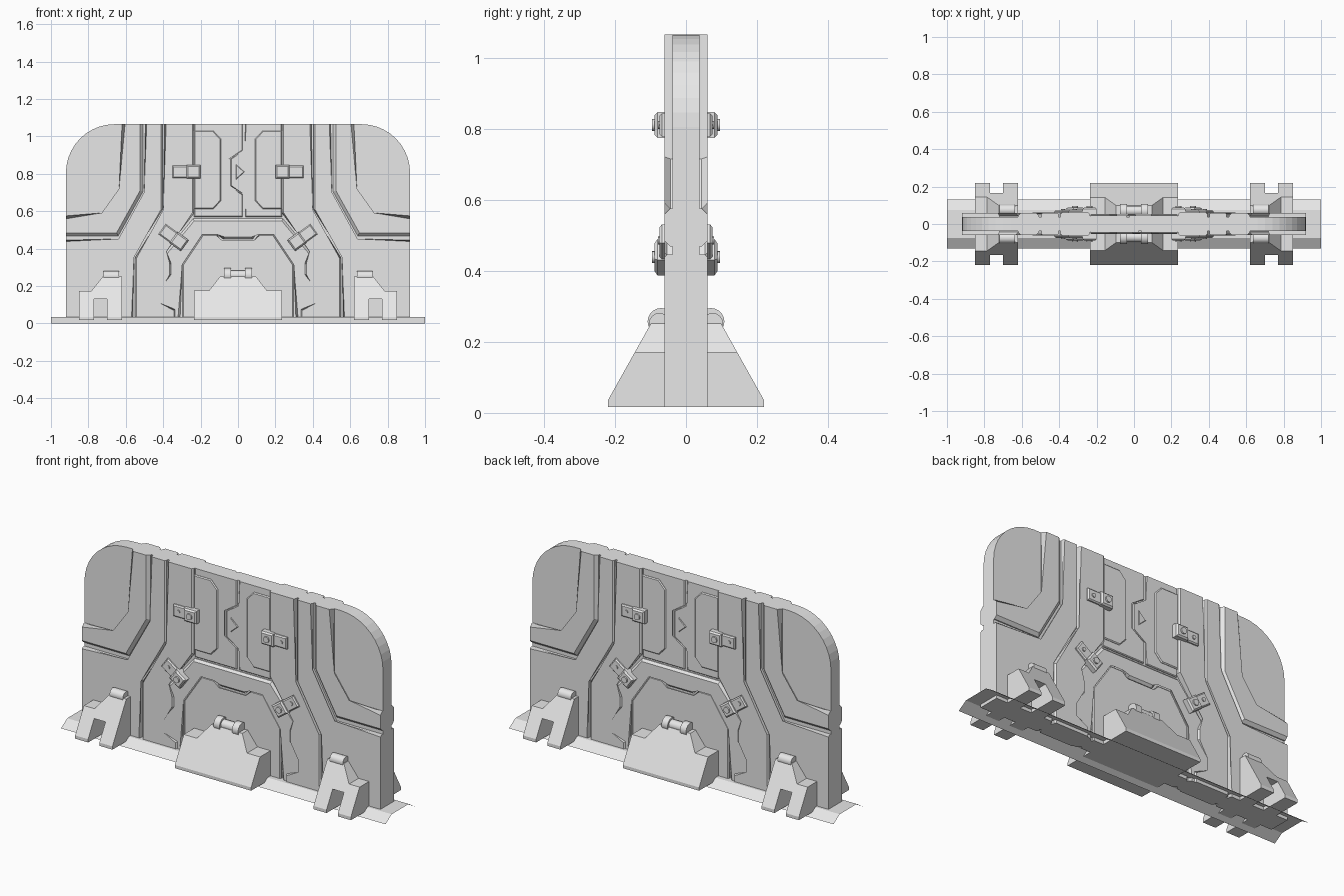
import bpy, bmesh, math
from mathutils import Matrix, Vector

cube = bpy.data.objects.get("Cube")
if cube:
    bpy.data.objects.remove(cube)

grey = bpy.data.materials.new("plain_grey")
grey.use_nodes = True
grey.diffuse_color = (0.8, 0.8, 0.8, 1)
grey.node_tree.nodes["Principled BSDF"].inputs["Base Color"].default_value = (0.8, 0.8, 0.8, 1)

TOP, SIDE, LOW = 1.065, 0.92, 0.017
FLIP = Matrix.Scale(-1, 4, Vector((1, 0, 0)))
TURN = Matrix.Rotation(math.pi, 4, 'Z')
ONCE = [Matrix()]
BOTH_FACES = [Matrix(), TURN]
ALL_FOUR = [Matrix(), FLIP, TURN, TURN @ FLIP]


def finish(name, bm, copies, smooth=False, fix_normals=True):
    """Repeat the part on the other side and face, and make an object."""
    src = bm.verts[:] + bm.edges[:] + bm.faces[:]
    for m in copies[1:]:
        new = bmesh.ops.duplicate(bm, geom=src)["geom"]
        bmesh.ops.transform(bm, matrix=m, verts=[g for g in new if isinstance(g, bmesh.types.BMVert)])
    if fix_normals:
        bmesh.ops.recalc_face_normals(bm, faces=bm.faces[:])
    mesh = bpy.data.meshes.new(name)
    bm.to_mesh(mesh)
    bm.free()
    mesh.materials.append(grey)
    ob = bpy.data.objects.new(name, mesh)
    bpy.context.collection.objects.link(ob)
    if smooth:
        bpy.ops.object.select_all(action='DESELECT')
        ob.select_set(True)
        bpy.context.view_layer.objects.active = ob
        bpy.ops.object.shade_smooth_by_angle(angle=math.radians(35))
    return ob


def on_border(edge):
    a, b = (v.co for v in edge.verts)
    return any(abs(a[i] - b[i]) < 1e-5 and abs(abs(a[i]) - lim) < 1e-4
               for i, lim in ((0, SIDE), (2, TOP), (2, LOW)))


def prism(bm, outline, back, front, bevel=0.0):
    """Extrude an x-z outline towards the front; front may depend on z."""
    depth = front if callable(front) else (lambda z: front)
    rear = [bm.verts.new((x, -back, z)) for x, z in outline]
    fore = [bm.verts.new((x, -depth(z), z)) for x, z in outline]
    bm.faces.new(rear)
    face = bm.faces.new(fore[::-1])
    n = len(outline)
    for i in range(n):
        j = (i + 1) % n
        bm.faces.new((rear[i], fore[i], fore[j], rear[j]))
    if bevel:
        edges = [e for e in face.edges if not on_border(e)]
        bmesh.ops.bevel(bm, geom=edges, offset=bevel, segments=1, affect='EDGES', clamp_overlap=True)


def panel(name, outline, back, front, bevel=0.0, copies=ALL_FOUR):
    bm = bmesh.new()
    prism(bm, outline, back, front, bevel)
    return finish(name, bm, copies)


def rect(x0, x1, z0, z1):
    return [(x0, z0), (x1, z0), (x1, z1), (x0, z1)]


def rod(bm, centre, radius, length, axis, sides=20):
    turn = Matrix.Rotation(math.pi / 2, 4, axis)
    bmesh.ops.create_cone(bm, cap_ends=True, segments=sides, radius1=radius, radius2=radius,
                          depth=length, matrix=Matrix.Translation(centre) @ turn)


# Core slab with rounded upper corners
R = 0.26
arc = [(SIDE - R + R * math.cos(t), TOP - R + R * math.sin(t))
       for t in (math.radians(9 * i) for i in range(11))]
half = [(SIDE, LOW)] + arc
panel("wall_core", half + [(-x, z) for x, z in reversed(half)], -0.038, 0.038, copies=ONCE)

# Stepped armour bands
panel("corner_band", [(-.62, TOP), (-.62, .715), (-.72, .575), (-SIDE, .575), (-SIDE, .468),
                      (-.64, .468), (-.508, .705), (-.508, TOP)], .03, .06, .016)
panel("outer_panel", [(-.495, TOP), (-.495, .7), (-.635, .445), (-SIDE, .445), (-SIDE, LOW),
                      (-.563, LOW), (-.563, .355), (-.405, .607), (-.405, TOP)], .03, .06, .007)
panel("inner_band", [(-.392, TOP), (-.392, .605), (-.55, .352), (-.55, LOW), (-.335, LOW),
                     (-.335, .075), (-.42, .1), (-.42, .18), (-.357, .26), (-.357, .32),
                     (-.392, .385), (-.235, .59), (-.235, TOP)], .03, .061, .008)

# Arch surround and the arch panel inside it
arch = [(.31, LOW), (.31, .318), (.197, .487), (.104, .487), (.078, .45)]
surround = [(.43, LOW)] + arch + [(-x, z) for x, z in reversed(arch)]
surround += [(-.43, LOW), (-.43, .33), (-.24, .56), (.24, .56), (.43, .33)]
panel("arch_surround", surround, .03, .054, .012, BOTH_FACES)
inner = [(.297, LOW), (.297, .313), (.19, .474), (.112, .474), (.086, .437)]
panel("arch_panel", inner + [(-x, z) for x, z in reversed(inner)], .03, .05, .005, BOTH_FACES)

# Door leaves with an interlocking seam
seam = [(.025, TOP), (.025, .925), (-.055, .88), (-.055, .735), (.025, .69), (.025, .57)]
panel("left_leaf", [(-.235, .57), (-.235, TOP)] + seam, .03, .046, .004, BOTH_FACES)
panel("right_leaf", [(.235, .57), (.235, TOP)] + [(x + .015, z) for x, z in seam],
      .03, .046, .004, BOTH_FACES)
panel("leaf_inset", [(.235, .612), (.132, .612), (.09, .657), (.09, .985), (.132, 1.03),
                     (.235, 1.03)], .04, .053, .005)
panel("arrow_mark", [(-.01, .77), (.035, .81), (-.01, .85)], .04, .051, .003, BOTH_FACES)


# Bolted clamps, with the thick block towards the middle
def clamp(name, x, z, tilt):
    bm = bmesh.new()
    prism(bm, rect(-.075, .075, -.033, .033), .04, .074, .006)
    prism(bm, rect(-.075, 0, -.036, .036), .04, .088, .008)
    rod(bm, (-.037, -.088, 0), .017, .016, 'X', 12)
    rod(bm, (.042, -.074, 0), .011, .01, 'X', 12)
    move = Matrix.Translation((x, 0, z)) @ Matrix.Rotation(-tilt, 4, 'Y')
    bmesh.ops.transform(bm, matrix=move, verts=bm.verts[:])
    finish(name, bm, ALL_FOUR, True)


clamp("upper_clamp", .275, .81, 0)
clamp("lower_clamp", .345, .46, math.radians(36))


# Sloping feet
def slope(z):
    return .22 - (z - .035) * .56


bm = bmesh.new()
prism(bm, [(-.235, .035), (.235, .035), (.235, .175), (.155, .175), (.095, .252),
           (-.095, .252), (-.155, .175), (-.235, .175)], .03, slope)
prism(bm, rect(-.235, .235, LOW, .035), .03, .22)
finish("centre_foot", bm, BOTH_FACES)

bm = bmesh.new()
prism(bm, [(.62, .035), (.7, .035), (.7, .13), (.77, .13), (.77, .035), (.85, .035),
           (.85, .172), (.785, .172), (.722, .252), (.62, .252)], .03, slope)
for x in (.62, .77):
    prism(bm, rect(x, x + .08, LOW, .035), .03, .22)
finish("side_foot", bm, ALL_FOUR)

# Hinge rollers on the feet
bm = bmesh.new()
rod(bm, (0, -.07, .257), .027, .1, 'Y')
for s in (-1, 1):
    rod(bm, (s * .057, -.07, .257), .038, .037, 'Y')
finish("centre_roller", bm, BOTH_FACES, True)
bm = bmesh.new()
rod(bm, (.678, -.075, .252), .029, .082, 'Y')
finish("side_roller", bm, ALL_FOUR, True)

# Thin folded floor strip
bm = bmesh.new()
rows = [[bm.verts.new((x, y, z)) for x in (-1, 1)]
        for y, z in ((-.13, 0), (-.075, .035), (.075, .035), (.13, 0))]
for a, b in zip(rows, rows[1:]):
    bm.faces.new((a[0], a[1], b[1], b[0]))
finish("floor_strip", bm, ONCE, fix_normals=False)
